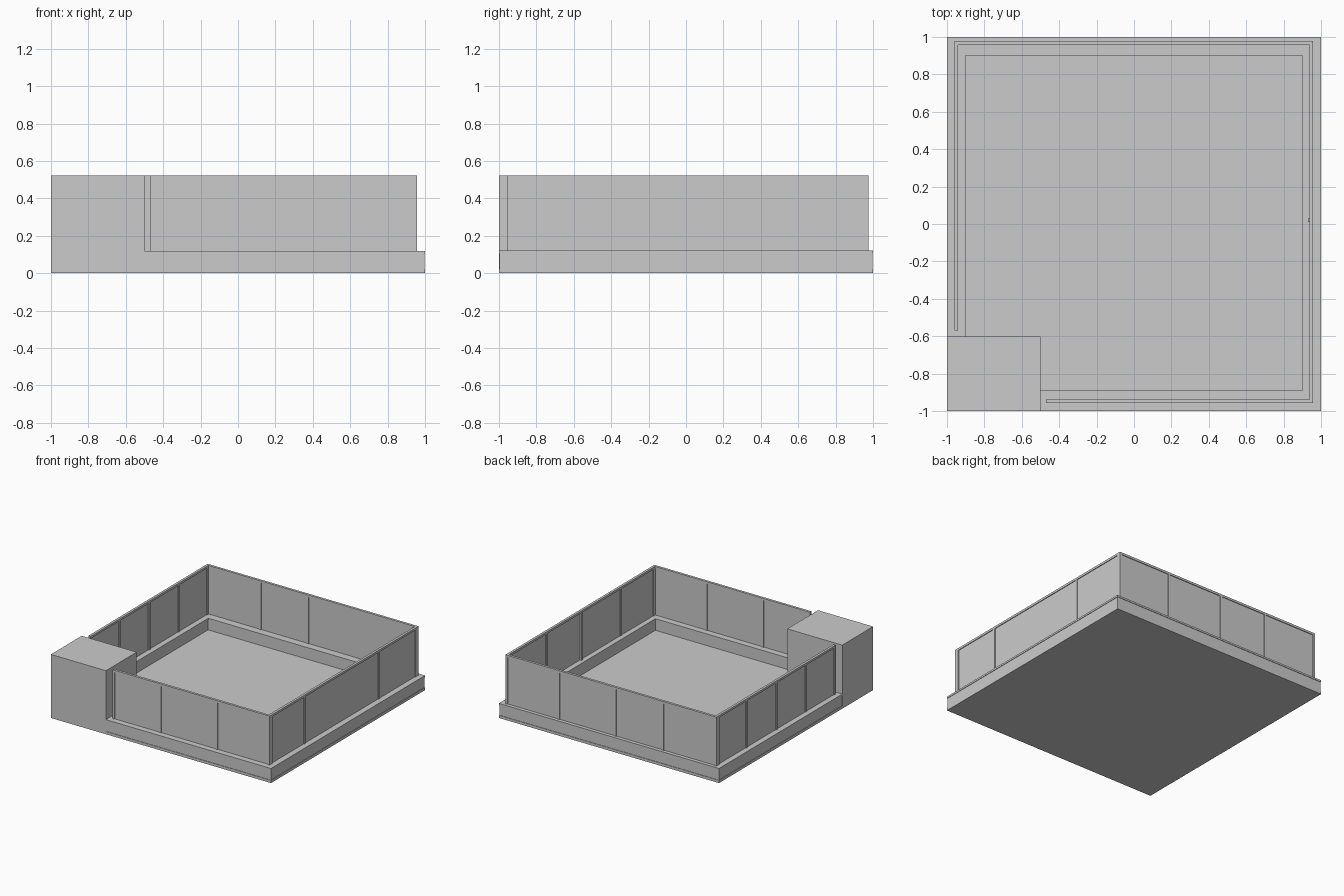
import bpy, bmesh
from mathutils import Matrix, Vector

if "Cube" in bpy.data.objects:
    bpy.data.objects.remove(bpy.data.objects["Cube"])


def boxes(name, spans):
    """One object made of boxes given as (x0, x1, y0, y1, z0, z1)."""
    bm = bmesh.new()
    for x0, x1, y0, y1, z0, z1 in spans:
        centre = Vector(((x0 + x1) / 2, (y0 + y1) / 2, (z0 + z1) / 2))
        size = Matrix.Diagonal((x1 - x0, y1 - y0, z1 - z0, 1))
        bmesh.ops.create_cube(bm, size=1, matrix=Matrix.Translation(centre) @ size)
    mesh = bpy.data.meshes.new(name)
    bm.to_mesh(mesh)
    bm.free()
    obj = bpy.data.objects.new(name, mesh)
    bpy.context.collection.objects.link(obj)
    return obj


FLOOR, COPE, CURB, TOP = 0.022, 0.105, 0.12, 0.522

# floor slab and corner block
boxes("floor_slab", [(-1, 1, -1, 1, 0, FLOOR)])
boxes("corner_block", [(-1, -0.5, -1, -0.6, FLOOR, TOP)])

# low parapet with a slightly overhanging coping
for name, z0, z1, inset in (("parapet", FLOOR, COPE, 0.004), ("coping", COPE, CURB, 0)):
    o = 1 - inset
    i = 0.9 + inset
    boxes(name, [
        (-0.5, o, -o, -i + 0.01, z0, z1),
        (i, o, -i + 0.01, i, z0, z1),
        (-o, o, i, o, z0, z1),
        (-o, -i, -0.6, i, z0, z1),
    ])


def railing(side, along_x, a, b, c0, c1, posts):
    """Framed panel run from a to b, with depth c0..c1."""
    def span(s0, s1, d0, d1, z0, z1):
        return (s0, s1, d0, d1, z0, z1) if along_x else (d0, d1, s0, s1, z0, z1)
    w = 0.018
    parts = [span(a, b, c0, c1, TOP - w, TOP)]
    for p in [a + w / 2, *posts, b - w / 2]:
        parts.append(span(p - w / 2, p + w / 2, c0, c1, CURB, TOP - w))
    boxes(side + "_rail_frame", parts)
    mid = (c0 + c1) / 2
    boxes(side + "_panels", [span(a + w / 2, b - w / 2, mid - 0.004, mid + 0.004,
                                  CURB, TOP - w / 2)])


# railings on the four sides
railing("front", True, -0.47, 0.957, -0.957, -0.937, (-0.04, 0.473))
railing("right", False, -0.937, 0.957, 0.937, 0.957, (-0.5, 0.465))
railing("back", True, -0.96, 0.957, 0.957, 0.977, (-0.47, -0.04, 0.473))
railing("left", False, -0.57, 0.957, -0.96, -0.94, (-0.19, 0.195, 0.58))

# extra stiffener on the inner face of the right side
boxes("inner_stiffener", [(0.93, 0.943, 0.011, 0.029, CURB, TOP - 0.018)])
